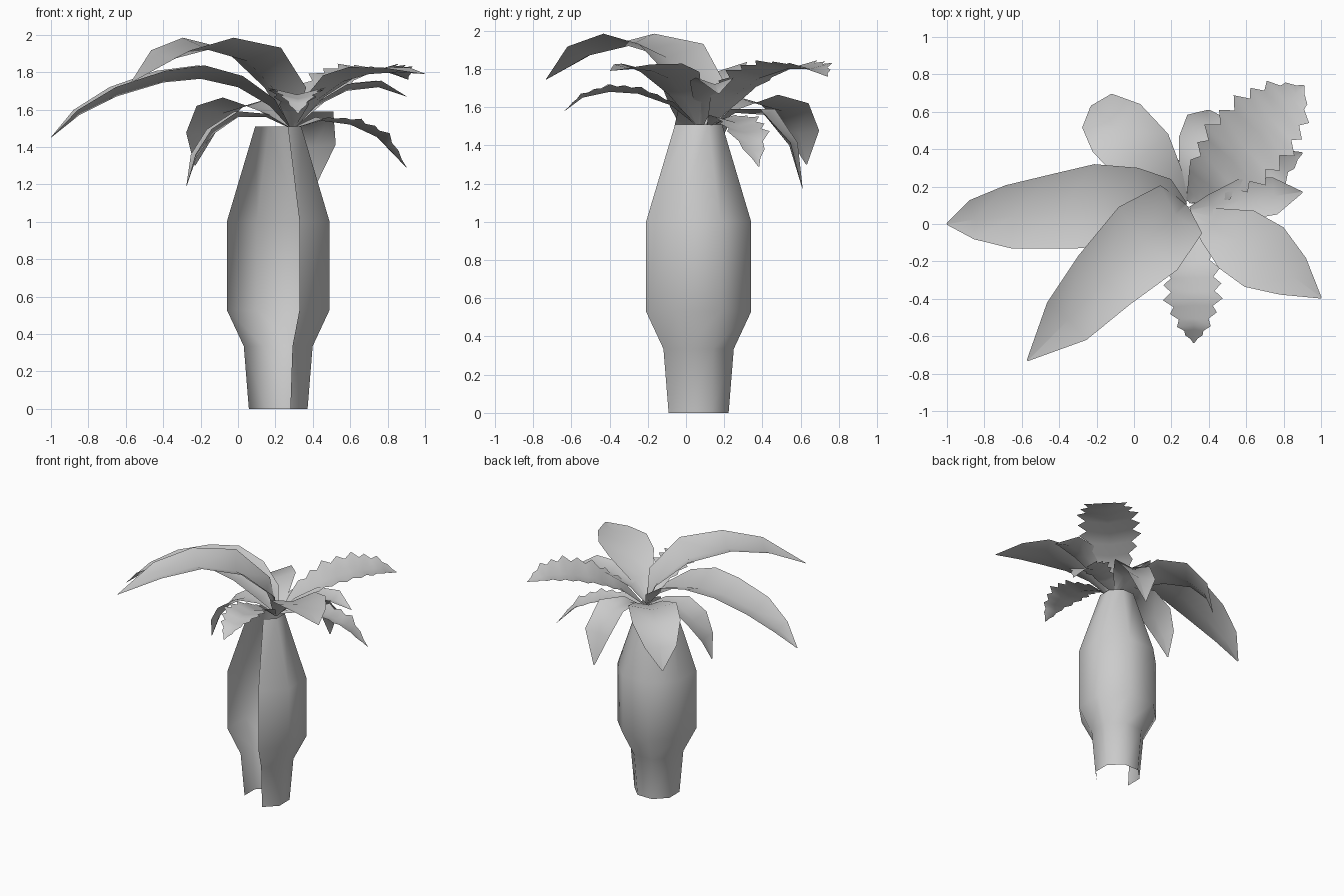
import bpy
import math
from mathutils import Vector

cube = bpy.data.objects.get("Cube")
if cube:
    bpy.data.objects.remove(cube, do_unlink=True)


def make_material(name, value):
    mat = bpy.data.materials.new(name)
    mat.use_nodes = True
    colour = (value, value, value, 1)
    mat.diffuse_color = colour
    mat.node_tree.nodes["Principled BSDF"].inputs["Base Color"].default_value = colour
    return mat


GREY = make_material("plain grey", 0.6)


def make_object(name, verts, faces):
    mesh = bpy.data.meshes.new(name)
    mesh.from_pydata(verts, [], faces)
    mesh.materials.append(GREY)
    mesh.polygons.foreach_set("use_smooth", [True] * len(mesh.polygons))
    obj = bpy.data.objects.new(name, mesh)
    bpy.context.collection.objects.link(obj)
    return obj


def make_trunk(centre, profile, sides=8, walls=6):
    """Open eight-sided shell with two wall panels left out at the front."""
    verts, faces = [], []
    step = math.tau / sides
    start = -1.5 * step
    for half_width, z in profile:
        radius = half_width / math.cos(step / 2)
        for i in range(walls + 1):
            a = start + i * step
            verts.append((centre[0] + radius * math.cos(a),
                          centre[1] + radius * math.sin(a), z))
    row = walls + 1
    for j in range(len(profile) - 1):
        for i in range(walls):
            k = j * row + i
            faces.append((k, k + 1, k + row + 1, k + row))
    return make_object("trunk", verts, faces)


def make_leaf(name, rib, widths, rise=0.3, jagged=False):
    """Leaf folded along its rib: the two edges stand above the middle."""
    points = [Vector(p) for p in rib]
    widths = [0.012] + widths + [0.004]
    steps = 4 if jagged else 1
    rows = []
    for i in range(len(points) - 1):
        for s in range(steps):
            t = s / steps
            rows.append((points[i].lerp(points[i + 1], t),
                         widths[i] * (1 - t) + widths[i + 1] * t))
    rows.append((points[-1], widths[-1]))

    verts, faces = [], []
    for i, (p, w) in enumerate(rows):
        ahead = rows[min(i + 1, len(rows) - 1)][0]
        behind = rows[max(i - 1, 0)][0]
        along = (ahead - behind).normalized()
        side = along.cross(Vector((0, 0, 1))).normalized()
        normal = side.cross(along)
        # saw-tooth outline on the outer part of ragged leaves
        if jagged and i > steps and i % 2:
            w *= 0.74
        lift = normal * w * rise
        verts += [p + side * w + lift, p, p - side * w + lift]
    for i in range(len(rows) - 1):
        for c in (0, 1):
            k = i * 3 + c
            faces.append((k, k + 3, k + 4, k + 1))
    return make_object(name, verts, faces)


# Trunk: (half width, height) rings
make_trunk((0.215, 0.066),
           [(0.157, 0), (0.184, 0.335), (0.275, 0.53), (0.275, 1.0), (0.123, 1.51)])

# Long arching leaves on the right side
make_leaf("long_side_leaf",
          [(0.28, 0.1, 1.5), (0.17, 0.1, 1.62), (0, 0.1, 1.72), (-0.2, 0.095, 1.765),
           (-0.4, 0.07, 1.745), (-0.65, 0.04, 1.67), (-0.85, 0.025, 1.57), (-1, 0, 1.45)],
          [0.14, 0.2, 0.225, 0.2, 0.17, 0.105], 0.32)
make_leaf("long_front_leaf",
          [(0.28, 0.1, 1.5), (0.22, 0.05, 1.68), (0.05, -0.1, 1.86), (-0.16, -0.3, 1.92),
           (-0.35, -0.51, 1.87), (-0.57, -0.73, 1.745)],
          [0.17, 0.23, 0.19, 0.145], 0.34)

# Broad upper leaves on the left side
make_leaf("broad_front_leaf",
          [(0.3, 0.06, 1.5), (0.42, -0.01, 1.65), (0.56, -0.09, 1.75), (0.7, -0.18, 1.79),
           (0.85, -0.28, 1.8), (1, -0.395, 1.79)],
          [0.1, 0.18, 0.19, 0.12], 0.2)
make_leaf("broad_back_leaf",
          [(0.29, 0.12, 1.5), (0.42, 0.25, 1.66), (0.55, 0.38, 1.75), (0.7, 0.53, 1.8),
           (0.82, 0.65, 1.8), (0.91, 0.74, 1.76)],
          [0.15, 0.23, 0.23, 0.16], 0.2, True)
make_leaf("narrow_side_leaf",
          [(0.3, 0.08, 1.5), (0.42, 0.1, 1.62), (0.58, 0.13, 1.7), (0.75, 0.15, 1.72),
           (0.9, 0.17, 1.67)],
          [0.06, 0.11, 0.1], 0.35)

# Small ragged leaves
make_leaf("ragged_front_leaf",
          [(0.29, 0.06, 1.5), (0.3, -0.08, 1.61), (0.31, -0.25, 1.67), (0.315, -0.4, 1.68),
           (0.32, -0.54, 1.65), (0.32, -0.635, 1.58)],
          [0.08, 0.15, 0.16, 0.09], 0.25, True)
make_leaf("ragged_side_leaf",
          [(0.3, 0.12, 1.5), (0.45, 0.19, 1.54), (0.6, 0.26, 1.52), (0.75, 0.32, 1.45),
           (0.9, 0.38, 1.29)],
          [0.08, 0.13, 0.12], 0.25, True)

# Drooping lower leaves
make_leaf("drooping_back_right_leaf",
          [(0.28, 0.12, 1.5), (0.18, 0.22, 1.57), (0.05, 0.36, 1.62), (-0.08, 0.5, 1.58),
           (-0.18, 0.59, 1.46), (-0.23, 0.63, 1.3)],
          [0.1, 0.18, 0.18, 0.12], 0.25)
make_leaf("drooping_back_leaf",
          [(0.29, 0.14, 1.5), (0.32, 0.26, 1.57), (0.37, 0.41, 1.56), (0.4, 0.54, 1.4),
           (0.4, 0.61, 1.17)],
          [0.08, 0.14, 0.12], 0.25)
make_leaf("drooping_side_leaf",
          [(0.28, 0.1, 1.5), (0.15, 0.1, 1.56), (0, 0.09, 1.56), (-0.13, 0.08, 1.47),
           (-0.22, 0.07, 1.35), (-0.275, 0.06, 1.19)],
          [0.07, 0.13, 0.14, 0.09], 0.25)
